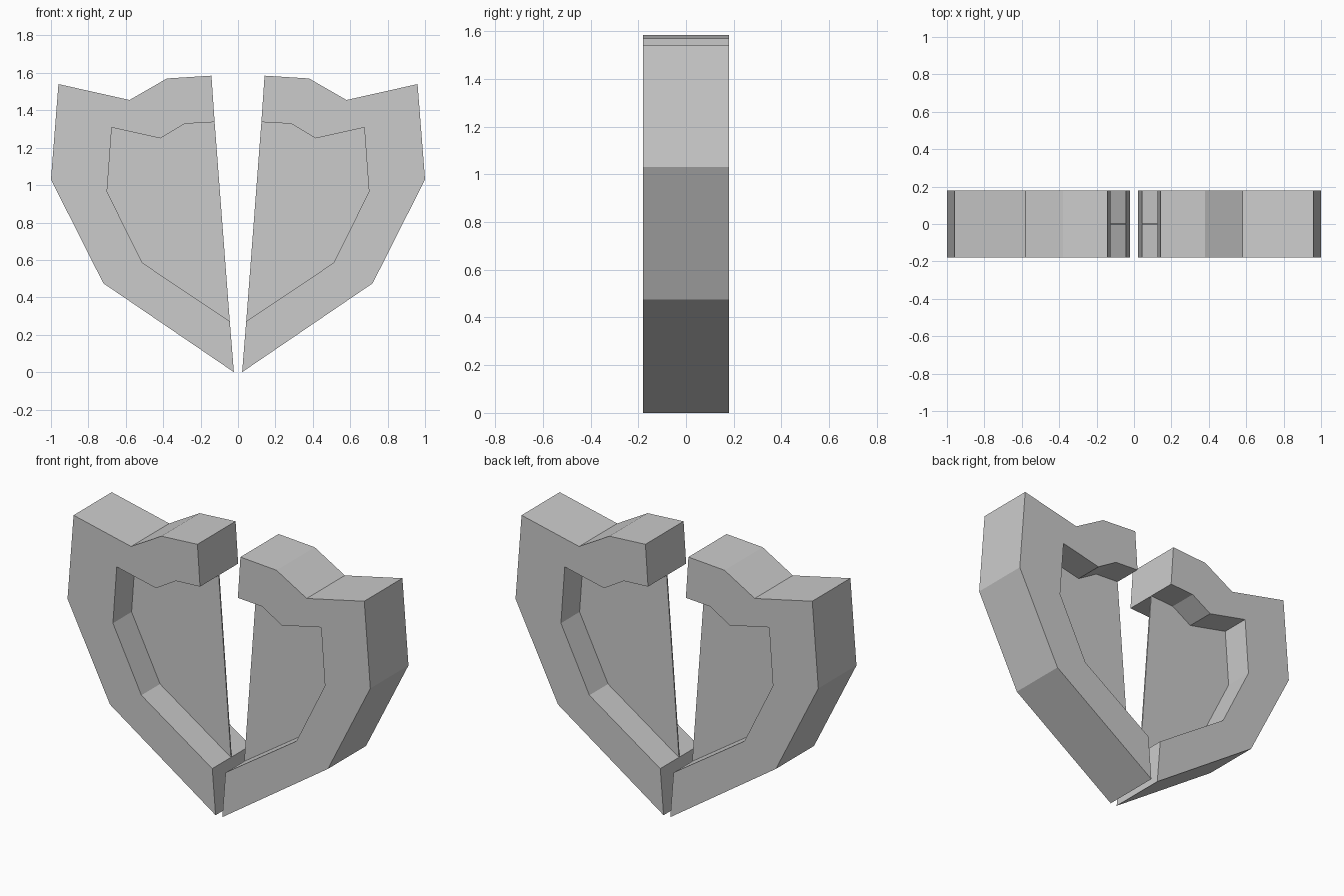
import bpy, bmesh

if "Cube" in bpy.data.objects:
    bpy.data.objects.remove(bpy.data.objects["Cube"])

grey = bpy.data.materials.new("plain grey")
grey.diffuse_color = (0.6, 0.6, 0.6, 1)
grey.use_nodes = True
grey.node_tree.nodes["Principled BSDF"].inputs["Base Color"].default_value = grey.diffuse_color

HALF_DEPTH = 0.18
# Matching outer and inner outlines (x, z), from the top of the gap round to the bottom tip
OUTER = [(0.142, 1.585), (0.38, 1.57), (0.58, 1.455), (0.96, 1.54),
         (1.0, 1.03), (0.72, 0.475), (0.022, 0.0)]
INNER = [(0.125, 1.337), (0.285, 1.328), (0.415, 1.25), (0.675, 1.308),
         (0.70, 0.965), (0.512, 0.585), (0.044, 0.272)]


def extruded(name, polygons, half, side):
    """Extrude flat x-z polygons through y, on the left (-1) or right (+1)."""
    bm = bmesh.new()
    for poly in polygons:
        bm.faces.new([bm.verts.new((side * x, -half, z)) for x, z in poly])
    bmesh.ops.remove_doubles(bm, verts=bm.verts, dist=1e-5)
    result = bmesh.ops.extrude_face_region(bm, geom=bm.faces[:])
    moved = [g for g in result["geom"] if isinstance(g, bmesh.types.BMVert)]
    bmesh.ops.translate(bm, verts=moved, vec=(0, 2 * half, 0))
    bmesh.ops.recalc_face_normals(bm, faces=bm.faces)
    # Merge the coplanar strips of the front and back into single faces
    bmesh.ops.dissolve_limit(bm, angle_limit=0.01, verts=bm.verts[:], edges=bm.edges[:])
    mesh = bpy.data.meshes.new(name)
    bm.to_mesh(mesh)
    bm.free()
    mesh.materials.append(grey)
    obj = bpy.data.objects.new(name, mesh)
    bpy.context.collection.objects.link(obj)
    return obj


for label, side in (("left", -1), ("right", 1)):
    # Thick C-shaped rim, open towards the central gap
    strips = [(OUTER[i], OUTER[i + 1], INNER[i + 1], INNER[i])
              for i in range(len(OUTER) - 1)]
    extruded(label + "_rim", strips, HALF_DEPTH, side)
    # Thin panel recessed halfway through the rim
    extruded(label + "_panel", [INNER], 0.004, side)
